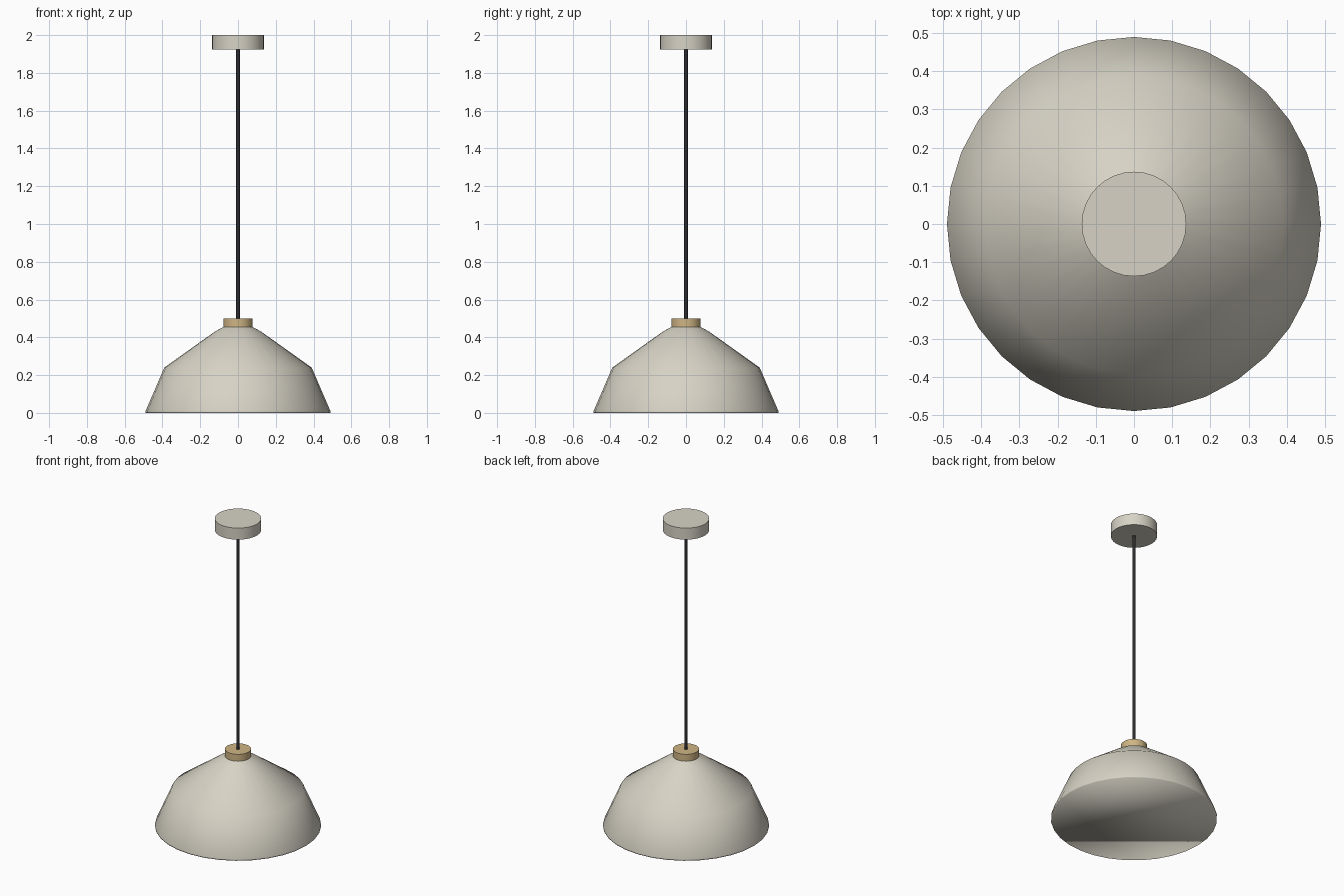
import bpy
import math

SIDES = 32

cube = bpy.data.objects.get("Cube")
if cube:
    bpy.data.objects.remove(cube, do_unlink=True)


def material(name, color):
    mat = bpy.data.materials.new(name)
    mat.use_nodes = True
    mat.diffuse_color = color
    bsdf = next(n for n in mat.node_tree.nodes if n.type == "BSDF_PRINCIPLED")
    bsdf.inputs["Base Color"].default_value = color
    bsdf.inputs["Roughness"].default_value = 0.6
    return mat


def lathe(name, profile, mat, sides=SIDES, cap_top=True, sharp=True):
    """Revolve (radius, height) points, listed bottom to top, around z."""
    verts = [(r * math.cos(math.tau * i / sides), r * math.sin(math.tau * i / sides), z)
             for r, z in profile for i in range(sides)]
    faces = [tuple(reversed(range(sides)))]
    for ring in range(len(profile) - 1):
        a, b = ring * sides, (ring + 1) * sides
        for i in range(sides):
            j = (i + 1) % sides
            faces.append((a + i, a + j, b + j, b + i))
    if cap_top:
        faces.append(tuple(range(len(verts) - sides, len(verts))))
    mesh = bpy.data.meshes.new(name)
    mesh.from_pydata(verts, [], faces)
    mesh.materials.append(mat)
    obj = bpy.data.objects.new(name, mesh)
    bpy.context.collection.objects.link(obj)
    bpy.ops.object.select_all(action="DESELECT")
    obj.select_set(True)
    bpy.context.view_layer.objects.active = obj
    if sharp:
        bpy.ops.object.shade_smooth_by_angle(angle=math.radians(40))
    else:
        bpy.ops.object.shade_smooth()
    return obj


beige = material("warm grey enamel", (0.68, 0.65, 0.56, 1))
wood = material("pale wood", (0.62, 0.46, 0.23, 1))
black = material("black cable", (0.025, 0.025, 0.028, 1))

# Shade: closed below with a thin upright lip, open under the collar
lathe("shade", [(0.49, 0), (0.49, 0.008), (0.39, 0.24), (0.12, 0.432), (0.075, 0.456)],
      beige, cap_top=False, sharp=False)

# Wooden collar on top of the shade
lathe("collar", [(0.077, 0.455), (0.077, 0.5)], wood)

# Hanging cable
lathe("cable", [(0.01, 0.49), (0.01, 1.94)], black, sides=12)

# Ceiling canopy
lathe("canopy", [(0.137, 1.925), (0.137, 2.0)], beige)
